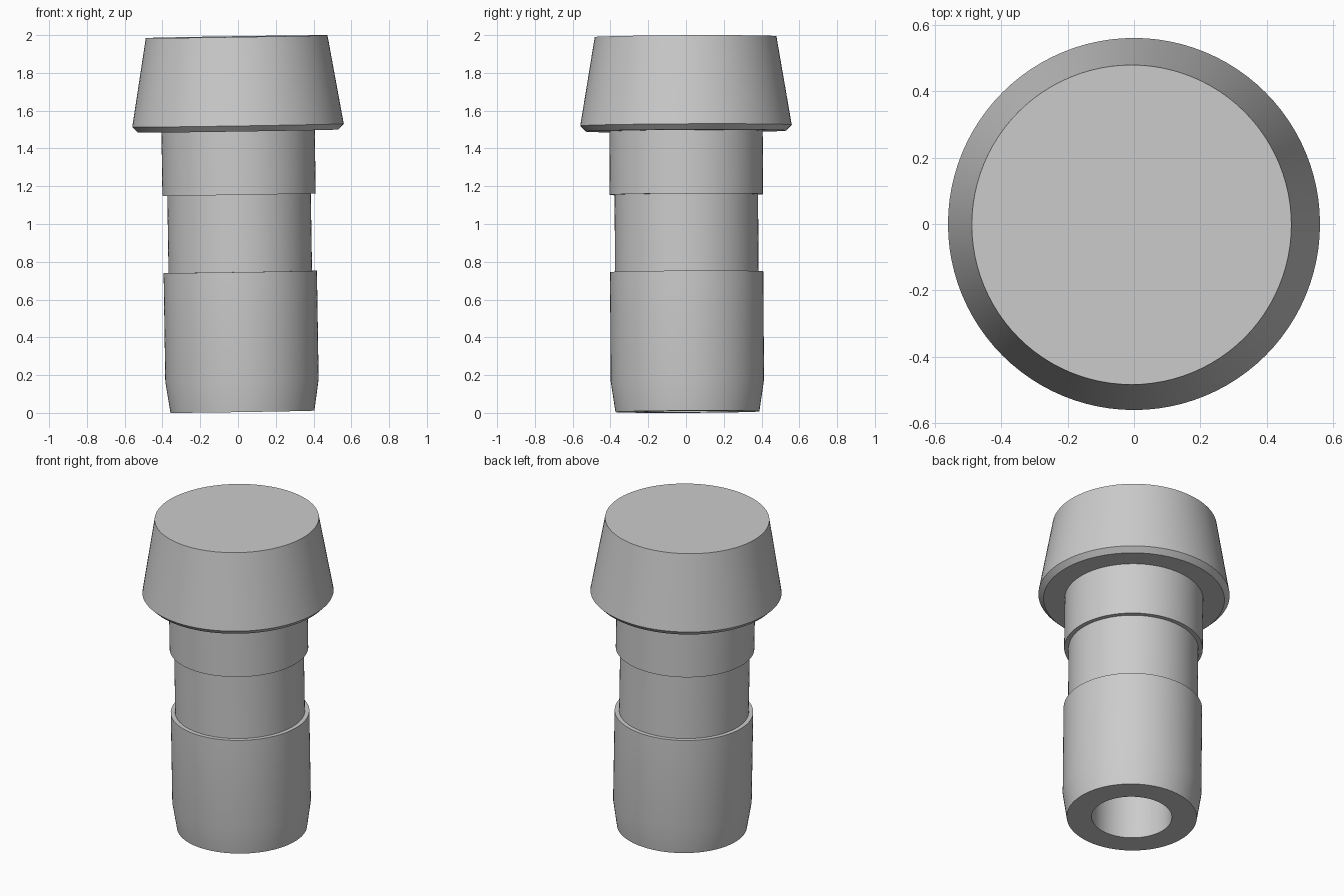
import bpy, bmesh, math
from mathutils import Matrix

cube = bpy.data.objects.get("Cube")
if cube:
    bpy.data.objects.remove(cube, do_unlink=True)

# One plain grey for the whole plug
grey = bpy.data.materials.new("plain_grey")
grey.use_nodes = True
colour = (0.6, 0.6, 0.6, 1)
grey.diffuse_color = colour
grey.node_tree.nodes["Principled BSDF"].inputs["Base Color"].default_value = colour

SIDES = 96
# The plug leans very slightly to one side
LEAN = (Matrix.Translation((0.0235, 0.0076, 0.0062))
        @ Matrix.Rotation(-0.0155, 4, 'Y') @ Matrix.Rotation(0.005, 4, 'X'))


def lathe(name, profile):
    """Turn a (radius, height) profile round the axis; radius 0 closes an end."""
    bm = bmesh.new()
    verts = [bm.verts.new((r, 0, z)) for r, z in profile]
    edges = [bm.edges.new(pair) for pair in zip(verts, verts[1:])]
    bmesh.ops.spin(bm, geom=verts + edges, cent=(0, 0, 0), axis=(0, 0, 1),
                   angle=math.tau, steps=SIDES, use_duplicate=False)
    bmesh.ops.remove_doubles(bm, verts=bm.verts, dist=0.0005)
    bmesh.ops.recalc_face_normals(bm, faces=bm.faces)
    bm.transform(LEAN)
    mesh = bpy.data.meshes.new(name)
    bm.to_mesh(mesh)
    bm.free()
    mesh.materials.append(grey)
    obj = bpy.data.objects.new(name, mesh)
    bpy.context.collection.objects.link(obj)
    bpy.ops.object.select_all(action='DESELECT')
    obj.select_set(True)
    bpy.context.view_layer.objects.active = obj
    bpy.ops.object.shade_smooth_by_angle(angle=math.radians(25))
    return obj


# Tapered head with a chamfered lower rim
lathe("head", [(0, 1.486), (0.53, 1.486), (0.56, 1.516), (0.481, 1.986), (0, 1.986)])

# Stem with a wide groove, tapered tip and a blind bore from below
lathe("stem", [(0, 1.4), (0.235, 1.4), (0.235, 0), (0.381, 0), (0.406, 0.165),
               (0.406, 0.741), (0.38, 0.741), (0.38, 1.15), (0.406, 1.15),
               (0.406, 1.5), (0, 1.5)])
